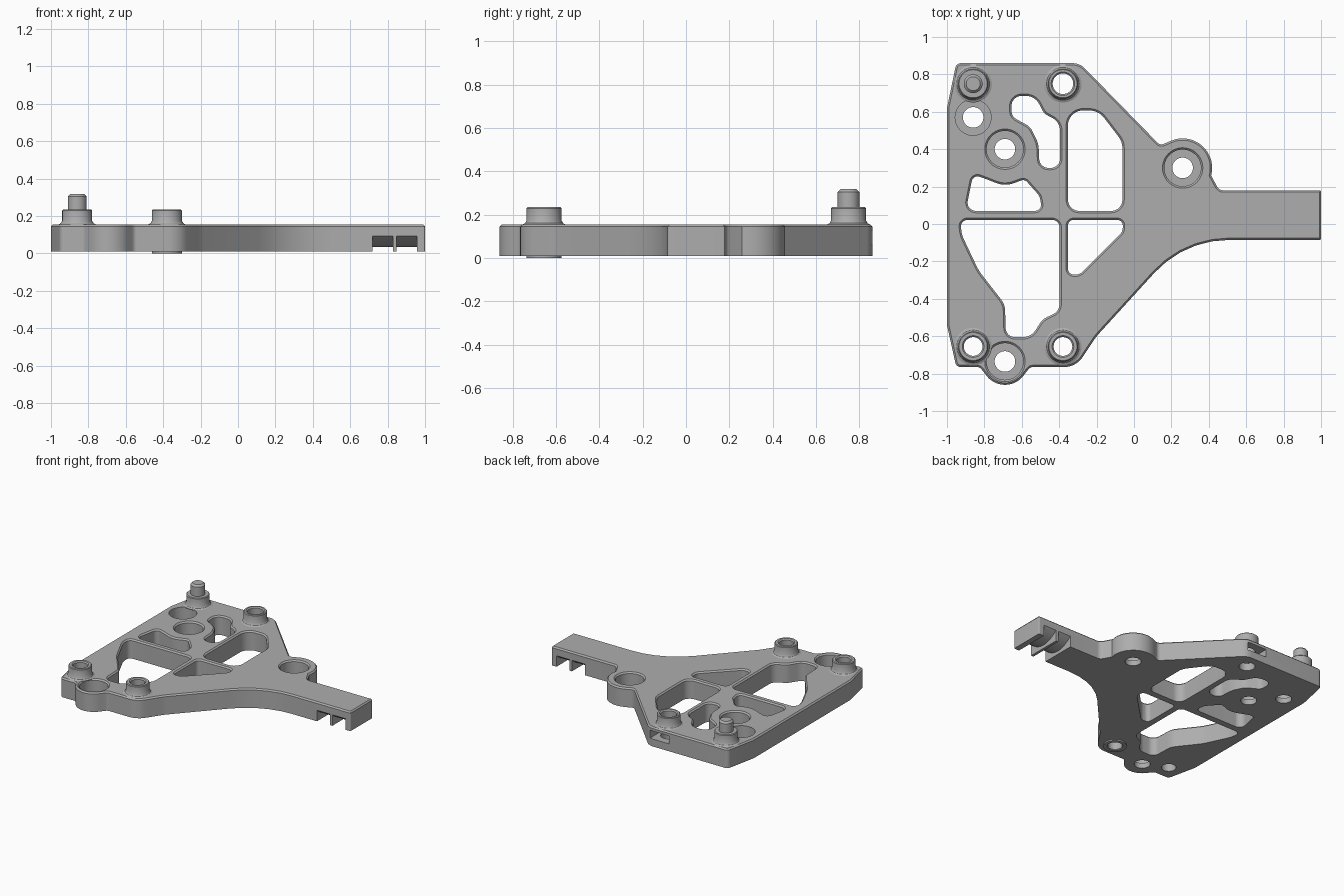
import bpy, bmesh, math
from mathutils import Vector

if "Cube" in bpy.data.objects:
    bpy.data.objects.remove(bpy.data.objects["Cube"], do_unlink=True)

TOP, BOTTOM, EDGE, SEG = 0.155, 0.01, 0.01, 48

grey = bpy.data.materials.new("plain grey")
grey.use_nodes = True
colour = (0.42, 0.42, 0.42, 1)
grey.diffuse_color = colour
for node in grey.node_tree.nodes:
    if node.type == "BSDF_PRINCIPLED":
        node.inputs["Base Color"].default_value = colour


def loft(name, rings, closed=False):
    """Skin a list of equal rings; cap the ends unless the loft is closed."""
    bm = bmesh.new()
    loops = [[bm.verts.new(p) for p in ring] for ring in rings]
    pairs = list(zip(loops, loops[1:]))
    if closed:
        pairs.append((loops[-1], loops[0]))
    else:
        bm.faces.new(loops[0])
        bm.faces.new(loops[-1])
    for a, b in pairs:
        for i in range(len(a)):
            j = (i + 1) % len(a)
            bm.faces.new((a[i], a[j], b[j], b[i]))
    bmesh.ops.recalc_face_normals(bm, faces=bm.faces)
    mesh = bpy.data.meshes.new(name)
    bm.to_mesh(mesh)
    bm.free()
    obj = bpy.data.objects.new(name, mesh)
    mesh.materials.append(grey)
    bpy.context.collection.objects.link(obj)
    return obj


def lathe(name, x, y, profile, closed=False):
    """Turn (radius, height) pairs about a vertical axis."""
    angles = [math.tau * i / SEG for i in range(SEG)]
    return loft(name, [[(x + r * math.cos(a), y + r * math.sin(a), z) for a in angles]
                       for r, z in profile], closed)


def arc(x, y, r, start, end, n=14):
    angles = [math.radians(start + (end - start) * i / n) for i in range(n + 1)]
    return [(x + r * math.cos(a), y + r * math.sin(a), 0) for a in angles]


def rounded(corners):
    """Turn (x, y, radius) corners into an outline with arc fillets."""
    out = []
    for i, (x, y, r) in enumerate(corners):
        p = Vector((x, y))
        a = Vector(corners[i - 1][:2]) - p
        b = Vector(corners[(i + 1) % len(corners)][:2]) - p
        if r == 0:
            out.append(p)
            continue
        half = a.angle(b) / 2
        cut = min(r / math.tan(half), a.length * 0.49, b.length * 0.49)
        r = cut * math.tan(half)
        a.normalize()
        b.normalize()
        centre = p + (a + b).normalized() * (r / math.sin(half))
        u, v = p + a * cut - centre, p + b * cut - centre
        turn = u.angle_signed(v)
        n = max(3, int(abs(turn) / 0.14))
        for k in range(n + 1):
            t = -turn * k / n
            out.append(centre + Vector((u.x * math.cos(t) - u.y * math.sin(t),
                                        u.x * math.sin(t) + u.y * math.cos(t))))
    return out


def grow(points, d):
    """Offset a counter-clockwise outline outwards by d."""
    out = []
    for i, p in enumerate(points):
        a = (p - points[i - 1]).normalized()
        b = (points[(i + 1) % len(points)] - p).normalized()
        n = Vector((a.y + b.y, -a.x - b.x)).normalized()
        out.append(p + n * d / max(0.5, n.dot(Vector((a.y, -a.x)))))
    return out


def at(points, z):
    return [(p.x, p.y, z) for p in points]


def activate(obj):
    bpy.ops.object.select_all(action="DESELECT")
    obj.select_set(True)
    bpy.context.view_layer.objects.active = obj


def cut(target, cutter):
    activate(target)
    mod = target.modifiers.new("cut", "BOOLEAN")
    mod.operation, mod.solver, mod.object = "DIFFERENCE", "EXACT", cutter
    bpy.ops.object.modifier_apply(modifier=mod.name)
    bpy.data.objects.remove(cutter, do_unlink=True)


# Plate with a chamfered top rim
outline = rounded(
    [(-1, -0.54, 0.05), (-0.95, -0.765, 0.03), (-0.825, -0.765, 0.03)]
    + arc(-0.69, -0.735, 0.125, 212, 328)
    + [(-0.555, -0.765, 0.03), (-0.31, -0.765, 0.12), (-0.2, -0.6, 0.3),
       (0.27, -0.085, 0.54), (1, -0.085, 0.008), (1, 0.18, 0.008), (0.455, 0.18, 0.04)]
    + arc(0.26, 0.3, 0.158, -15, 115)
    + [(0.14, 0.42, 0.03), (-0.29, 0.86, 0.09), (-0.95, 0.86, 0.03), (-1, 0.62, 0.05)])
plate = loft("plate", [at(outline, BOTTOM), at(outline, TOP - EDGE),
                       at(grow(outline, -EDGE), TOP)])

# Lightening windows
windows = [
    [(-0.353, 0.07, 0.06), (-0.062, 0.07, 0.06), (-0.062, 0.44, 0.1),
     (-0.19, 0.607, 0.1), (-0.353, 0.607, 0.11)],
    [(-0.353, 0.022, 0.03), (-0.06, 0.022, 0.035), (-0.06, -0.04, 0.05),
     (-0.29, -0.27, 0.05), (-0.353, -0.27, 0.04)],
    [(-0.395, 0.3, 0.05), (-0.395, 0.545, 0.08), (-0.48, 0.59, 0.06), (-0.53, 0.685, 0.08),
     (-0.655, 0.685, 0.07), (-0.655, 0.575, 0.05), (-0.555, 0.52, 0.08),
     (-0.51, 0.43, 0.15), (-0.505, 0.3, 0.05)],
    [(-0.9, 0.07, 0.045), (-0.49, 0.07, 0.045), (-0.505, 0.15, 0.06), (-0.585, 0.24, 0.03),
     (-0.69, 0.2, 0.2), (-0.79, 0.24, 0.08), (-0.86, 0.265, 0.04)],
    [(-0.93, 0.022, 0.05), (-0.398, 0.022, 0.04), (-0.398, -0.465, 0.06),
     (-0.49, -0.51, 0.08), (-0.55, -0.605, 0.08), (-0.685, -0.605, 0.05),
     (-0.69, -0.43, 0.1), (-0.83, -0.25, 0.3), (-0.92, -0.06, 0.15)],
]
for corners in windows:
    shape = rounded(corners)[::-1]
    area = sum(shape[i - 1].cross(p) for i, p in enumerate(shape))
    if area < 0:
        shape.reverse()
    cut(plate, loft("window_cutter", [at(shape, -0.1), at(shape, TOP - EDGE),
                                      at(grow(shape, 2 * EDGE), TOP + EDGE)]))

# Counterbored screw holes
for x, y, r, edge in [(0.26, 0.3, 0.098, EDGE), (-0.69, 0.4, 0.098, EDGE),
                      (-0.69, -0.735, 0.098, EDGE), (-0.86, 0.57, 0.096, 0)]:
    cut(plate, lathe("bore_cutter", x, y, [
        (0.055, -0.1), (0.055, 0.05), (r, 0.05), (r, TOP - EDGE),
        (r + 2 * edge, TOP + EDGE)]))

# Hollow standoffs with flared feet
for name, x, y, r in [("back_standoff", -0.38, 0.75, 0.055),
                      ("front_outer_standoff", -0.86, -0.655, 0.05),
                      ("front_inner_standoff", -0.38, -0.655, 0.05)]:
    cut(plate, lathe("hole_cutter", x, y, [(r, -0.1), (r, 0.4)]))
    lathe(name, x, y, [(r, 0.15), (0.1, 0.15), (0.1, TOP), (0.088, 0.161), (0.08, 0.175),
                       (0.08, 0.23), (0.075, 0.235), (r + 0.008, 0.235), (r, 0.227)], True)
lathe("underside_pad", -0.38, -0.655,
      [(0.05, 0.015), (0.05, 0.005), (0.055, 0), (0.08, 0), (0.08, 0.015)], True)

# Locating pin on its own foot
lathe("locating_pin", -0.86, 0.75, [
    (0.1, 0.15), (0.1, TOP), (0.088, 0.161), (0.08, 0.175), (0.08, 0.23), (0.075, 0.235),
    (0.05, 0.235), (0.05, 0.305), (0.037, 0.318)])

# Nut slot in the back edge
slot = [(-0.46, 0.67), (-0.3, 0.67), (-0.3, 1), (-0.46, 1)]
cut(plate, loft("nut_slot_cutter", [[(x, y, z) for x, y in slot] for z in (0.066, 0.126)]))

# Two tie channels with saddle-shaped roofs under the arm
roof = [(0.0475 + 0.15 * t / 8, 0.035 + 0.075 * (t / 8) ** 2) for t in range(-8, 9)]
section = [(roof[0][0], -0.1)] + roof + [(roof[-1][0], -0.1)]
for x0, x1 in [(0.72, 0.828), (0.848, 0.957)]:
    cut(plate, loft("channel_cutter", [[(x, y, z) for y, z in section] for x in (x0, x1)]))

# Smooth walls, crisp edges
for obj in bpy.context.scene.objects:
    if obj.type == "MESH" and grey.name in obj.data.materials:
        activate(obj)
        bpy.ops.object.shade_smooth_by_angle(angle=math.radians(30))
